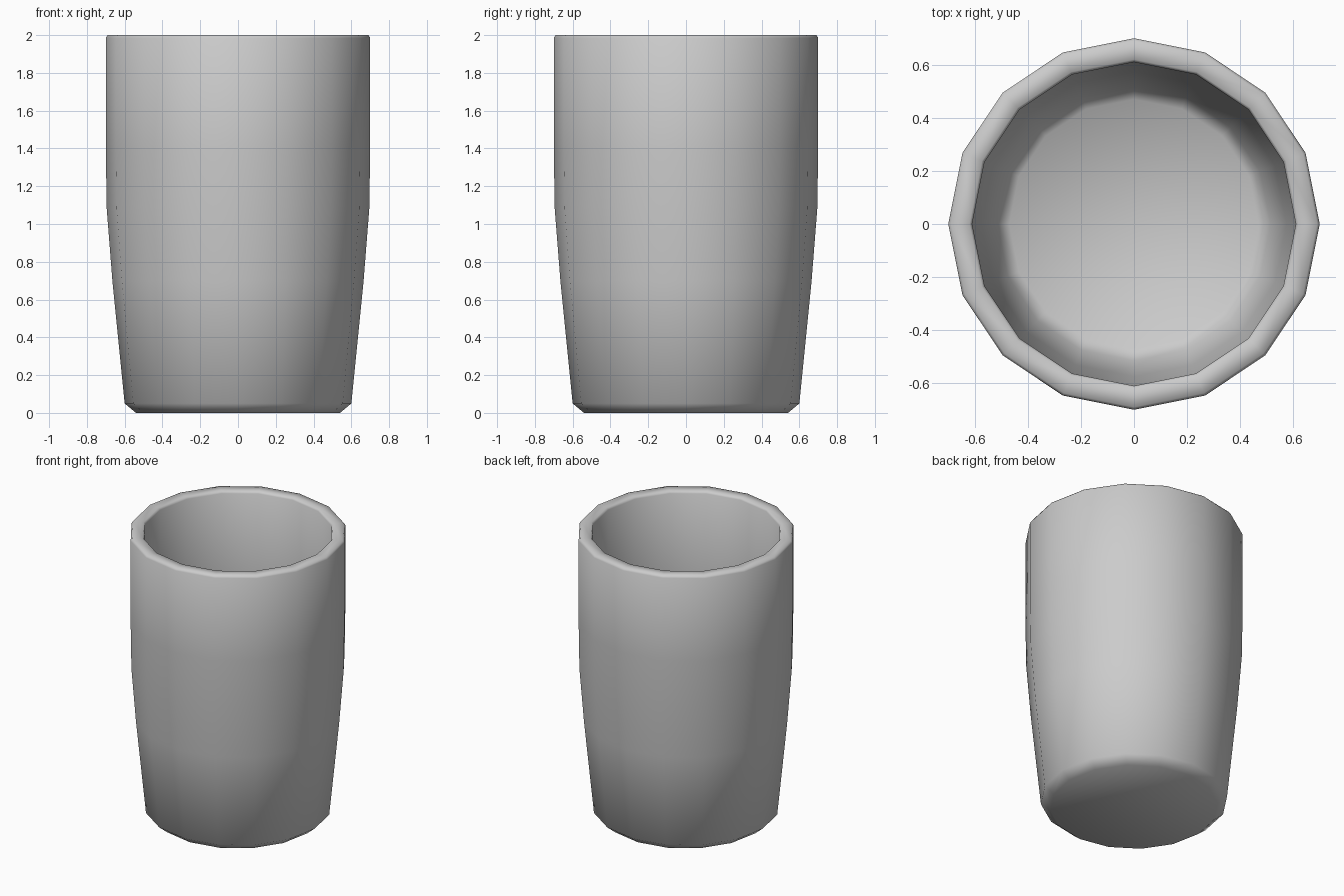
import bpy
import bmesh
from math import cos, sin, tau

default = bpy.data.objects.get("Cube")
if default:
    bpy.data.objects.remove(default, do_unlink=True)

SIDES = 16

# One plain grey for the whole cup
grey = bpy.data.materials.new("plain_grey")
grey.use_nodes = True
colour = (0.6, 0.6, 0.6, 1)
grey.diffuse_color = colour
grey.node_tree.nodes["Principled BSDF"].inputs["Base Color"].default_value = colour

# Radius and height, from the base up the outside, over the rim, down to the inner floor
profile = [
    (0.54, 0), (0.60, 0.05), (0.665, 0.7), (0.695, 1.08), (0.70, 1.4), (0.70, 1.985),
    (0.69, 2), (0.62, 2), (0.61, 1.985),
    (0.61, 1.4), (0.605, 1.08), (0.575, 0.7), (0.515, 0.14), (0.47, 0.1),
]

bm = bmesh.new()
rings = [
    [bm.verts.new((r * cos(tau * i / SIDES), r * sin(tau * i / SIDES), z)) for i in range(SIDES)]
    for r, z in profile
]
for low, high in zip(rings, rings[1:]):
    for i in range(SIDES):
        j = (i + 1) % SIDES
        bm.faces.new((low[i], low[j], high[j], high[i]))

# Underside and inner floor
bm.faces.new(rings[0][::-1])
bm.faces.new(rings[-1])
bmesh.ops.recalc_face_normals(bm, faces=bm.faces)
for face in bm.faces:
    face.smooth = True

mesh = bpy.data.meshes.new("cup")
bm.to_mesh(mesh)
bm.free()
mesh.materials.append(grey)
cup = bpy.data.objects.new("cup", mesh)
bpy.context.scene.collection.objects.link(cup)
